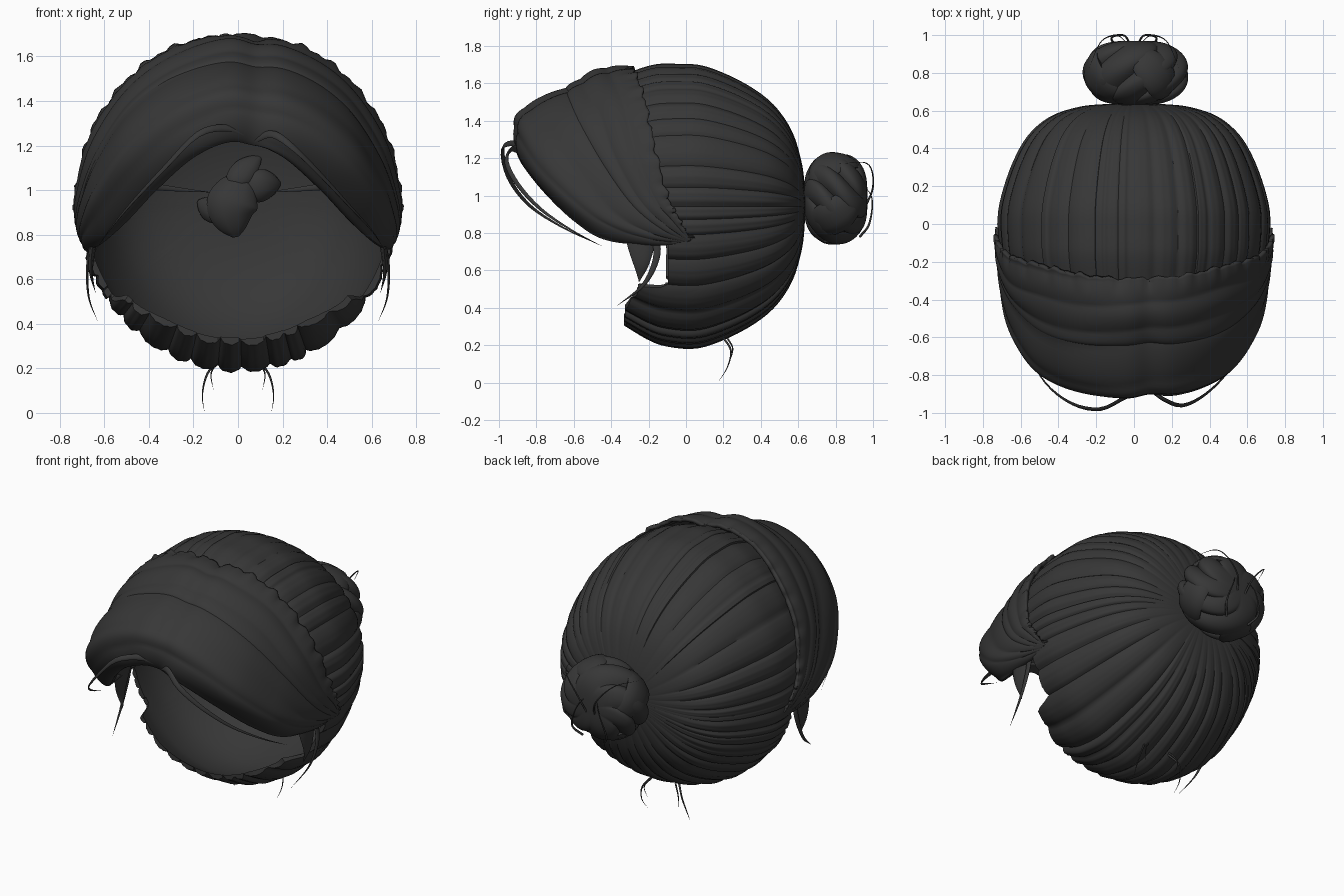
import bpy, bmesh, math, random
from mathutils import Vector

random.seed(11)
if "Cube" in bpy.data.objects:
    bpy.data.objects.remove(bpy.data.objects["Cube"])

hair = bpy.data.materials.new("charcoal hair")
hair.use_nodes = True
tint = (0.038, 0.038, 0.038, 1)
hair.diffuse_color = tint
hair.node_tree.nodes["Principled BSDF"].inputs["Base Color"].default_value = tint
hair.node_tree.nodes["Principled BSDF"].inputs["Roughness"].default_value = 0.7


def spline(pts, t):
    """Catmull-Rom point on a list of points, t in 0..1."""
    p = [Vector(q) for q in pts]
    s = min(max(t, 0), 1) * (len(p) - 1)
    i = min(int(s), len(p) - 2)
    f = s - i
    b, c = p[i], p[i + 1]
    a = p[i - 1] if i else b * 2 - c
    d = p[i + 2] if i + 2 < len(p) else c * 2 - b
    return b + (c - a) * f / 2 + (a * 2 - b * 5 + c * 4 - d) * f * f / 2 + (b * 3 - a - c * 3 + d) * f ** 3 / 2


def loft(name, rows, closed=False, thick=0, angle=40):
    """Skin a grid of points; closed wraps each row into a ring."""
    bm = bmesh.new()
    grid = [[bm.verts.new(p) for p in row] for row in rows]
    n = len(rows[0])
    for r0, r1 in zip(grid, grid[1:]):
        for j in range(n if closed else n - 1):
            k = (j + 1) % n
            bm.faces.new((r0[j], r0[k], r1[k], r1[j]))
    bmesh.ops.remove_doubles(bm, verts=bm.verts, dist=0.0003)
    bmesh.ops.recalc_face_normals(bm, faces=bm.faces)
    me = bpy.data.meshes.new(name)
    bm.to_mesh(me)
    bm.free()
    me.materials.append(hair)
    ob = bpy.data.objects.new(name, me)
    bpy.context.collection.objects.link(ob)
    if thick:
        mod = ob.modifiers.new("thickness", "SOLIDIFY")
        mod.thickness = thick
        mod.offset = 0
    bpy.ops.object.select_all(action="DESELECT")
    ob.select_set(True)
    bpy.context.view_layer.objects.active = ob
    bpy.ops.object.shade_smooth_by_angle(angle=math.radians(angle))


def strand(name, pts, w, flat=1.0, side=(1, 0, 0), leaf=False, around=None):
    """Lock of half width w along side (or lying on a ball around a centre)."""
    rows, steps = [], 24
    for i in range(steps + 1):
        t = i / steps
        p = spline(pts, t)
        tan = (spline(pts, t + 0.02) - spline(pts, t - 0.02)).normalized()
        u = tan.cross(p - Vector(around)) if around else Vector(side)
        u = (u - tan * u.dot(tan)).normalized()
        v = tan.cross(u)
        r = w * (max(0.03, math.sin(math.pi * t)) ** 0.6 if leaf else max(0.03, 1 - t ** 1.5))
        rows.append([p + u * r * math.cos(a) + v * r * flat * math.sin(a)
                     for a in (k * math.tau / 10 for k in range(10))])
    loft(name, rows, True)


def smooth(a, b, x):
    f = min(max((x - a) / (b - a), 0), 1)
    return f * f * (3 - 2 * f)


def clumps(count, thin, sub):
    """Uneven clumps around a circle: (angle, bump height, jagged end)."""
    widths = [random.uniform(thin, 1.6) for _ in range(count)]
    total, start, out = sum(widths), 0, []
    for w in widths:
        jag = random.uniform(-0.008, 0.008)
        for k in range(sub):
            f = k / sub
            bump = 1 - abs(2 * f - 1) ** 2.4 * min(w, 1)
            out.append((math.tau * (start + w * f) / total, bump, jag))
        start += w
    return out


# Swept-back head of hair: outer clumps, thin rim, smooth inner bowl
profile = [(.635, 0), (.635, .12), (.62, .3), (.57, .52), (.48, .7), (.36, .83),
           (.2, .94), (.05, 1), (-.1, .985), (-.2, .94), (-.34, .83)]
path = [spline([(y, r, 0) for y, r in profile], i / 300) for i in range(301)]
ROWS = 36
columns = []
for a, bump, jag in clumps(42, 0.3, 10):
    s = math.sin(a)
    if s < -0.2:
        end = -0.1 - 0.15 * smooth(-0.58, -0.64, s) - 0.07 * smooth(-0.64, -0.9, s)
    else:
        end = -0.1 - 0.22 * smooth(-0.2, 0.05, s)
    last = next((i for i, q in enumerate(path) if q.x <= end + jag), 300)
    top = max(0, s)

    def ring_point(y, r):
        r = max(r, 0)
        return (0.722 * r ** 0.75 * math.cos(a), y, 0.942 + 0.76 * r * s)

    outer, inner = [], []
    for i in range(ROWS + 1):
        q = path[round(last * i / ROWS)]
        r = q.y + 0.4 * top * max(0, -q.x) ** 1.3
        fine = 0.003 * math.sin(a * 110)
        dip = ((1 - bump) * 0.036 + fine) * min(1, q.y * 1.5) * (1 - 0.5 * smooth(0.2, 0.8, s))
        outer.append(ring_point(q.x, r - dip))
        inner.append(ring_point(q.x * 0.96 if q.x > 0 else q.x, q.y * 0.95))
    columns.append(outer + inner[::-2])
loft("swept_back_hair", list(zip(*columns)), True)

# Front sweep guide rows, half of each from the parting to the ear
back = [(0, -.29, 1.685), (.26, -.27, 1.65), (.475, -.22, 1.51), (.65, -.17, 1.27),
        (.72, -.1, 1.0), (.722, -.04, .88), (.69, .025, .765)]
crest = [(0, -.47, 1.67), (.26, -.46, 1.605), (.48, -.4, 1.46), (.645, -.33, 1.22),
         (.715, -.2, .98), (.72, -.08, .86), (.688, .022, .76)]
seam = [(0, -.63, 1.575), (.265, -.62, 1.515), (.475, -.56, 1.37), (.625, -.43, 1.15),
        (.7, -.28, .95), (.713, -.13, .83), (.686, .018, .757)]
brow = [(0, -.86, 1.47), (.28, -.83, 1.4), (.5, -.73, 1.24), (.635, -.55, 1.04),
        (.692, -.38, .89), (.705, -.18, .8), (.684, .014, .755)]
bulge = [(0, -.915, 1.37), (.29, -.88, 1.28), (.495, -.78, 1.12), (.625, -.6, .95),
         (.68, -.42, .84), (.695, -.2, .775), (.682, .01, .753)]
hem = [(0, -.885, 1.235), (.2, -.865, 1.17), (.38, -.745, 1.02), (.52, -.59, .87),
       (.62, -.43, .775), (.67, -.2, .745), (.68, 0, .75)]
tuck = [(0, -.82, 1.26), (.18, -.8, 1.19), (.355, -.68, 1.04), (.495, -.54, .89),
        (.6, -.4, .79), (.655, -.2, .76), (.67, 0, .755)]
under = [(x * .97, y + .1, z - .01) for x, y, z in seam]
lip = [(x * .97, y + .02, z - .035) for x, y, z in seam]


def sweep(name, guides, folds, depth):
    centre = Vector((0, -.2, .95))
    full = [[(-x, y, z) for x, y, z in g[:0:-1]] + g for g in guides]
    rows, n = [], 72
    for j in range(-n, n + 1):
        s = j / n
        line = [spline(g, (s + 1) / 2) for g in full]
        jag = 0.012 * math.sin(j * 1.3) * math.sin(j * 0.37)
        row = []
        for i in range(41):
            v = i / 40
            p = spline(line, v)
            wave = abs(math.sin(math.pi * folds * (v + 0.05 * math.sin(s * 4)))) - 0.6
            part = -0.025 * math.exp(-((s - 0.05) / 0.045) ** 2)
            edge = jag * max(0, 1 - v * 6)
            p += (p - centre).normalized() * (depth * wave * (1 - s ** 4) + part + edge)
            p.y += edge
            row.append(p)
        rows.append(row)
    loft(name, rows, thick=0.022)


sweep("upper_front_sweep", [back, crest, seam, lip], 4, 0.011)
sweep("lower_front_sweep", [under, seam, brow, bulge, hem, tuck], 5, 0.01)

# Bun: broad swirled lobes around a rounded ball
lobes = clumps(7, 0.9, 16)
core = (0.01, 0.8, 0.985)
bun = []
for i in range(37):
    b = math.pi * i / 36
    ring = []
    for a, bump, jag in lobes:
        twist = a + 0.9 * math.cos(b)
        r = math.sin(b) ** 0.6 * (0.85 + 0.14 * bump)
        ring.append((core[0] + 0.285 * r * math.cos(twist), core[1] - 0.17 * math.cos(b),
                     core[2] + 0.25 * r * math.sin(twist)))
    bun.append(ring)
loft("bun", bun, True)

# Broad locks wrapped over the bun
for k in range(4):
    arc = []
    for i in range(7):
        b = 0.35 + 2.3 * i / 6
        a = k * math.tau / 4 + 0.5 + 0.2 * i
        arc.append((core[0] + .25 * math.sin(b) ** .7 * math.cos(a), core[1] - .15 * math.cos(b),
                    core[2] + .215 * math.sin(b) ** .7 * math.sin(a)))
    strand(f"bun_lock_{k + 1}", arc, 0.1, 0.36, leaf=True, around=core)

# Root of the bun showing inside the bowl
strand("bun_root_tip", [(.1, .6, 1.15), (.04, .57, 1.1), (0, .55, 1.03), (.03, .57, .94)], .06, .5, leaf=True)
strand("bun_root_tail", [(.05, .58, 1.08), (-.01, .55, .98), (-.03, .54, .9), (-.01, .55, .79)], .115, .5, leaf=True)
strand("bun_root_left", [(0, .58, .99), (.09, .57, 1.02), (.19, .6, 1.03)], .075, .6, (0, 0, 1), leaf=True)
strand("bun_root_right", [(.02, .58, .94), (-.1, .57, .91), (-.18, .6, .95)], .06, .6, (0, 0, 1), leaf=True)

# Long wisps falling from the parting
strand("front_wisp_right", [(.05, -.87, 1.25), (-.05, -.92, 1.28), (-.18, -.98, 1.25), (-.33, -.95, 1.1),
                            (-.47, -.84, .95), (-.57, -.66, .83), (-.64, -.45, .73)], .019, .45, (0, .5, 1))
strand("front_wisp_left", [(.08, -.87, 1.23), (.16, -.93, 1.25), (.26, -.96, 1.18), (.38, -.9, 1.06),
                           (.5, -.78, .93), (.6, -.62, .82), (.66, -.45, .73)], .019, .45, (0, .5, 1))

# Mirrored loose hairs: temples, nape, bowl edge, bun
for sgn, label in ((-1, "right"), (1, "left")):
    def m(*pts):
        return [(sgn * x, y, z) for x, y, z in pts]
    strand("temple_lock_" + label, m((.64, -.24, .82), (.655, -.24, .73), (.66, -.24, .63), (.64, -.25, .54)),
           .09, .22, (0, 1, 0))
    strand("temple_wisp_" + label, m((.65, -.16, .8), (.675, -.16, .66), (.67, -.23, .52), (.63, -.37, .41)),
           .022, .4, (0, 1, 0))
    strand("nape_wisp_" + label, m((.09, .2, .24), (.14, .24, .17), (.16, .22, .08), (.15, .17, 0)), .006)
    strand("nape_hair_" + label, m((.08, .22, .24), (.12, .25, .18), (.11, .23, .1)), .005)
    strand("bowl_strand_" + label, m((.47, .45, 1.03), (.33, .53, 1.01), (.12, .59, .99)), .02, .4, (0, 0, 1))
    strand("bun_flyaway_" + label, m((.02, .95, .92), (.06, 1.0, 1.05), (.17, .97, 1.17), (.24, .82, 1.17)), .006)
    strand("bun_curl_" + label, m((.08, .93, .78), (.12, .98, .85), (.08, .995, .98), (.03, .95, 1.06)), .007)
